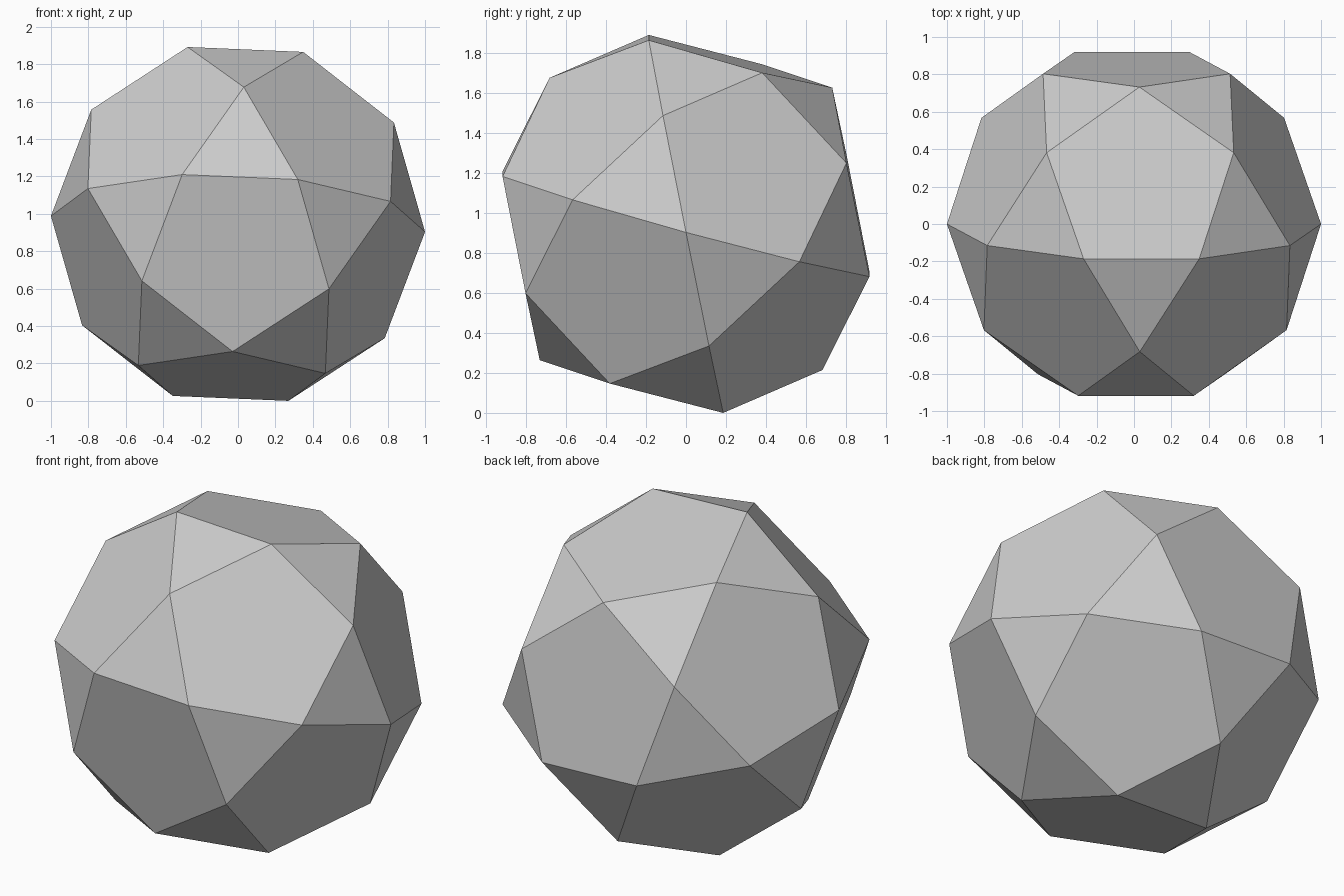
import bpy
import bmesh
from itertools import product
from math import radians, sqrt
from mathutils import Matrix, Vector

# Remove the default cube
cube = bpy.data.objects.get("Cube")
if cube:
    bpy.data.objects.remove(cube, do_unlink=True)

# Grey material
GREY = (0.6, 0.6, 0.6, 1.0)
grey = bpy.data.materials.new("plain grey")
grey.use_nodes = True
grey.diffuse_color = GREY
for node in grey.node_tree.nodes:
    if node.type == 'BSDF_PRINCIPLED':
        node.inputs["Base Color"].default_value = GREY

# Corners of an icosidodecahedron: six on the axes, the rest by cycling and signs
RADIUS = 1.001
phi = (1 + sqrt(5)) / 2
corners = set()
for sx, sy, sz in product((-1, 1), repeat=3):
    base = (sx * phi / 2, sy / 2, sz / (2 * phi))
    for i in range(3):
        corners.add(base[i:] + base[:i])
for i, sign in product(range(3), (-1, 1)):
    corners.add(tuple(sign if k == i else 0 for k in range(3)))

# Tilted as it rests: roll about x, then a slight lean about y
turn = Matrix.Rotation(radians(2.43), 3, 'Y') @ Matrix.Rotation(radians(133), 3, 'X')

# Wrap the corners in a hull and merge the triangles into pentagons
bm = bmesh.new()
for corner in sorted(corners):
    bm.verts.new(turn @ Vector(corner) * RADIUS)
bmesh.ops.convex_hull(bm, input=bm.verts[:])
bmesh.ops.dissolve_limit(bm, angle_limit=radians(2), verts=bm.verts[:], edges=bm.edges[:])
bmesh.ops.recalc_face_normals(bm, faces=bm.faces[:])

# Stand it on the floor
lowest = min(v.co.z for v in bm.verts)
bmesh.ops.translate(bm, verts=bm.verts[:], vec=(0, 0, -lowest))

mesh = bpy.data.meshes.new("faceted_ball")
bm.to_mesh(mesh)
bm.free()
mesh.materials.append(grey)
ball = bpy.data.objects.new("faceted_ball", mesh)
bpy.context.collection.objects.link(ball)
